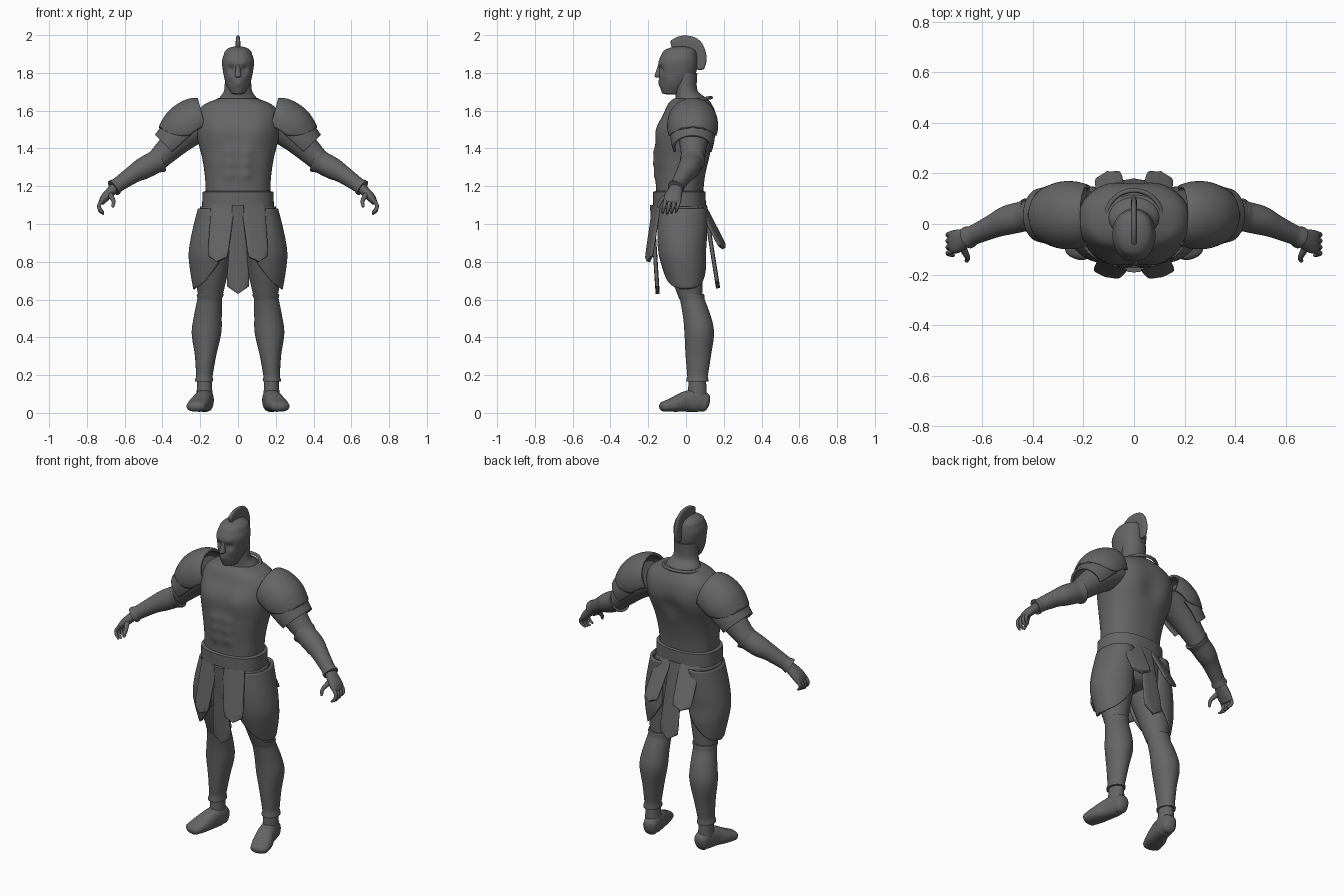
import bpy, bmesh, math
from mathutils import Vector

cube = bpy.data.objects.get("Cube")
if cube:
    bpy.data.objects.remove(cube, do_unlink=True)

# One plain colour
grey = bpy.data.materials.new("dark grey")
grey.use_nodes = True
colour = (.13, .13, .13, 1)
grey.diffuse_color = colour
grey.node_tree.nodes["Principled BSDF"].inputs["Base Color"].default_value = colour
parts = []


def spline(sections, steps=8):
    """Smooth rows that pass through every section."""
    last, rows = len(sections) - 1, []
    for i in range(last):
        before, start, end, after = (sections[max(0, min(last, i + j))] for j in range(-1, 3))
        for k in range(steps):
            t = k / steps
            rows.append([q + t / 2 * (r - p + t * (2 * p - 5 * q + 4 * r - s
                                                   + t * (3 * q - p - 3 * r + s)))
                         for p, q, r, s in zip(before, start, end, after)])
    return rows + [list(sections[last])]


def dome(rows, height):
    """Round off the last row."""
    end, previous = Vector(rows[-1][:3]), Vector(rows[-2][:3])
    way = (end - previous).normalized() * height
    angles = [math.radians(a) for a in range(15, 90, 12)] if height else []
    return rows + [[*(end + way * math.sin(a)), *(r * math.cos(a) for r in rows[-1][3:])]
                   for a in angles]


def loft(name, sections, depth=1, flat=False, ref=(0, 1, 0), power=2, facing=0, arc=180,
         hem=1, thick=0, domes=(0, 0), lip=0, bumps=(), ring=40):
    """Skin over sections of x, y, z, radius and an optional second radius.

    arc opens the skin into a plate, hem rounds its far end, lip swells both ends."""
    full = [s if len(s) > 4 else (*s, s[3] * depth) for s in sections]
    rows = dome(dome(spline(full), domes[1])[::-1], domes[0])[::-1]
    points = [Vector(row[:3]) for row in rows]
    last, is_open = len(rows) - 1, arc < 180
    bm, rings = bmesh.new(), []
    for i, (p, row) in enumerate(zip(points, rows)):
        ahead, behind = points[min(i + 1, last)], points[max(i - 1, 0)]
        tangent = Vector((0, 0, 1)) if flat else (ahead - behind).normalized()
        u = Vector(ref).cross(tangent).normalized()
        v = tangent.cross(u)
        gap = min((p - points[0]).length, (p - points[last]).length)
        swell = lip * math.exp(-(gap / .02) ** 4)
        t = max(0, i / last - hem) / max(1 - hem, .01)
        round_off = max(.02, math.sqrt(1 - t * t))
        half = math.radians(arc) * (round_off if is_open else 1)
        wide = (row[3] + swell) * (1 if is_open else round_off)
        verts = []
        for k in range(ring):
            angle = math.radians(facing) - half + 2 * half * k / (ring - is_open)
            c, s = (math.copysign(abs(f(angle)) ** (2 / power), f(angle))
                    for f in (math.cos, math.sin))
            co = p + u * c * wide + v * s * (row[4] + swell)
            push = 0
            for x, y, z, size, amount in bumps:
                for side in {x, -x}:
                    away = (co - Vector((side, y, z))).length / size
                    push += amount * math.exp(-away * away)
            co.y -= push
            verts.append(bm.verts.new(co))
        rings.append(verts)
    for a, b in zip(rings, rings[1:]):
        for k in range(ring - is_open):
            j = (k + 1) % ring
            bm.faces.new((a[k], a[j], b[j], b[k]))
    if not is_open:
        bm.faces.new(rings[0])
        bm.faces.new(rings[-1])
    bmesh.ops.recalc_face_normals(bm, faces=bm.faces)
    mesh = bpy.data.meshes.new(name)
    bm.to_mesh(mesh)
    bm.free()
    mesh.materials.append(grey)
    ob = bpy.data.objects.new(name, mesh)
    bpy.context.collection.objects.link(ob)
    if thick:
        solid = ob.modifiers.new("thickness", 'SOLIDIFY')
        solid.thickness, solid.offset = thick, 0
    if sections[0][0]:
        ob.modifiers.new("other side", 'MIRROR').use_mirror_merge = False
    parts.append(ob)


def column(name, sections, **options):
    """Upright part on the centre line; sections are y, z and two radii."""
    loft(name, [(0, *s) for s in sections], flat=True, ring=72, **options)


def panel(name, top, bottom, ref=(0, 1, 0)):
    """Hanging cloth strip; each end is x, y, z and half width."""
    loft(name, [(*top, .011), (*bottom, .011)], ref=ref, power=3, hem=.8)


# Breastplate with chest, stomach and back muscles
muscles = [(.1, -.15, 1.49, .08, .02), (.12, .17, 1.52, .08, -.01), (0, .15, 1.45, .06, .015)]
muscles += [(.045, -.17, z, .03, .014) for z in (1.26, 1.32, 1.38)]
column("breastplate", [
    (-.035, 1.15, .17, .125), (-.03, 1.25, .175, .13), (-.02, 1.35, .19, .143),
    (0, 1.45, .215, .153), (.01, 1.52, .222, .152), (.02, 1.59, .214, .135),
    (.02, 1.635, .175, .115), (.025, 1.665, .1, .09)], power=2.35, bumps=muscles)

# Collar rim
bpy.ops.mesh.primitive_torus_add(location=(0, .025, 1.65), rotation=(.18, 0, 0),
                                 major_radius=.11, minor_radius=.009)
collar = bpy.context.object
collar.name = "collar_rim"
collar.data.materials.append(grey)
parts.append(collar)

# Neck, head and crest
column("neck", [(.03, 1.6, .13, .1), (.025, 1.665, .1, .08), (0, 1.71, .073, .06),
                (0, 1.8, .07, .06)])
eye, brow, mouth, chin, cheek = (
    (.035, -.135, 1.82, .02, -.014), (.03, -.135, 1.85, .02, .006), (0, -.15, 1.74, .02, .008),
    (0, -.12, 1.7, .03, .006), (.045, -.12, 1.75, .02, -.006))
column("head", [(-.075, 1.695, .04, .047), (-.06, 1.745, .065, .08), (-.045, 1.8, .078, .098),
                (-.042, 1.86, .085, .102), (-.036, 1.9, .074, .092)],
       power=2.15, domes=(.01, .042), bumps=(eye, brow, mouth, chin, cheek))
column("nose", [(-.135, 1.845, .009, .012), (-.15, 1.785, .017, .017)], domes=(0, .01))
loft("head_crest", [(0, y, z, tall, .012) for y, z, tall in (
    (-.07, 1.95, .025), (-.02, 1.96, .037), (.04, 1.94, .045), (.07, 1.88, .04),
    (.075, 1.83, .025))], ref=(1, 0, 0), power=3, domes=(.01, .015))

# Belt, hips and hip rolls
column("belt", [(-.035, 1.09, .19, .14), (-.035, 1.17, .188, .139)], power=2.4, domes=(.01, .01))
column("hips", [(-.035, 1.12, .172, .125), (-.02, 1, .185, .125), (-.01, .93, .15, .105)],
       power=2.3, domes=(0, .05))
loft("hip_rolls", [(.01, -.03, 1.09, .18, .14), (.01, -.03, 1.03, .19, .14)],
     flat=True, arc=55, thick=.02)

# Hanging skirt panels
panel("front_panel", (0, -.18, 1.1, .03), (0, -.15, .63, .065))
panel("back_panel", (0, .1, 1.1, .04), (0, .17, .66, .065))
panel("front_side_panels", (.08, -.155, 1.1, .065), (.11, -.2, .8, .055), (-.3, 1, 0))
panel("back_side_panels", (.085, .08, 1.1, .06), (.105, .2, .87, .055), (.3, 1, 0))

# Legs
loft("thighs", [(.105, -.02, 1.03, .09, .115), (.12, -.015, .88, .1, .11), (.14, 0, .75, .09),
                (.147, .025, .6, .06)], flat=True)
loft("thigh_plates", [(.12, -.015, 1.08, .085, .12), (.13, -.02, .95, .107, .124),
                      (.135, -.02, .85, .118), (.14, -.01, .77, .108),
                      (.15, 0, .66, .08)], flat=True, arc=112, hem=.55, thick=.016)
loft("greaves", [(.18, .06, .165, .04, .05), (.172, .065, .3, .056, .067), (.167, .07, .42, .078),
                 (.16, .058, .51, .074), (.147, .025, .63, .062)], flat=True, lip=.008)
loft("ankles", [(.177, .06, .06, .044), (.178, .06, .2, .037)], depth=1.2, flat=True)
loft("feet", [(.17, .1, .055, .04, .05), (.175, .06, .065, .047, .06), (.187, 0, .06, .05, .055),
              (.207, -.06, .045, .056, .04), (.222, -.11, .035, .052, .028)],
     ref=(0, 0, 1), power=2.4, domes=(.025, .03))

# Arms and bracers
loft("upper_arms", [(.19, .04, 1.54, .095), (.3, .04, 1.46, .08), (.44, .035, 1.325, .055)])
loft("bracers", [(.415, .035, 1.34, .06), (.5, .015, 1.295, .058), (.56, -.01, 1.26, .047),
                 (.66, -.055, 1.19, .036)], lip=.008)

# Shoulder armour, overlapping plates
loft("shoulder_plates", [(.185, .035, 1.555, .108), (.23, .035, 1.54, .12),
                         (.285, .035, 1.5, .12), (.34, .035, 1.445, .1)],
     depth=1.04, facing=180, arc=110, hem=.6, thick=.016)
loft("upper_arm_plates", [(.27, .035, 1.5, .1), (.32, .035, 1.455, .1), (.37, .035, 1.405, .09)],
     depth=1.1, facing=180, arc=110, thick=.014)

# Hands
loft("palms", [(.64, -.045, 1.205, .026, .03), (.7, -.068, 1.145, .024, .046),
               (.722, -.072, 1.115, .016, .044)], power=2.3, domes=(0, .01))
for i, finger in enumerate(("index", "middle", "ring", "little")):
    y, drop = -.108 + .024 * i, .005 * abs(i - 1)
    loft(finger + "_fingers", [(.715, y, 1.13, .011), (.735, y - .006, 1.1, .01),
                               (.73, y - .012, 1.07 + drop, .009),
                               (.715, y - .016, 1.055 + drop, .006)], domes=(0, .007), ring=12)
loft("thumbs", [(.685, -.08, 1.165, .017), (.66, -.13, 1.125, .011), (.662, -.145, 1.095, .008)],
     ref=(1, 0, 0), domes=(0, .008), ring=14)

# Smooth shading with sharp rims
bpy.ops.object.select_all(action='DESELECT')
for ob in parts:
    ob.select_set(True)
bpy.context.view_layer.objects.active = collar
bpy.ops.object.shade_smooth_by_angle(angle=math.radians(40))
